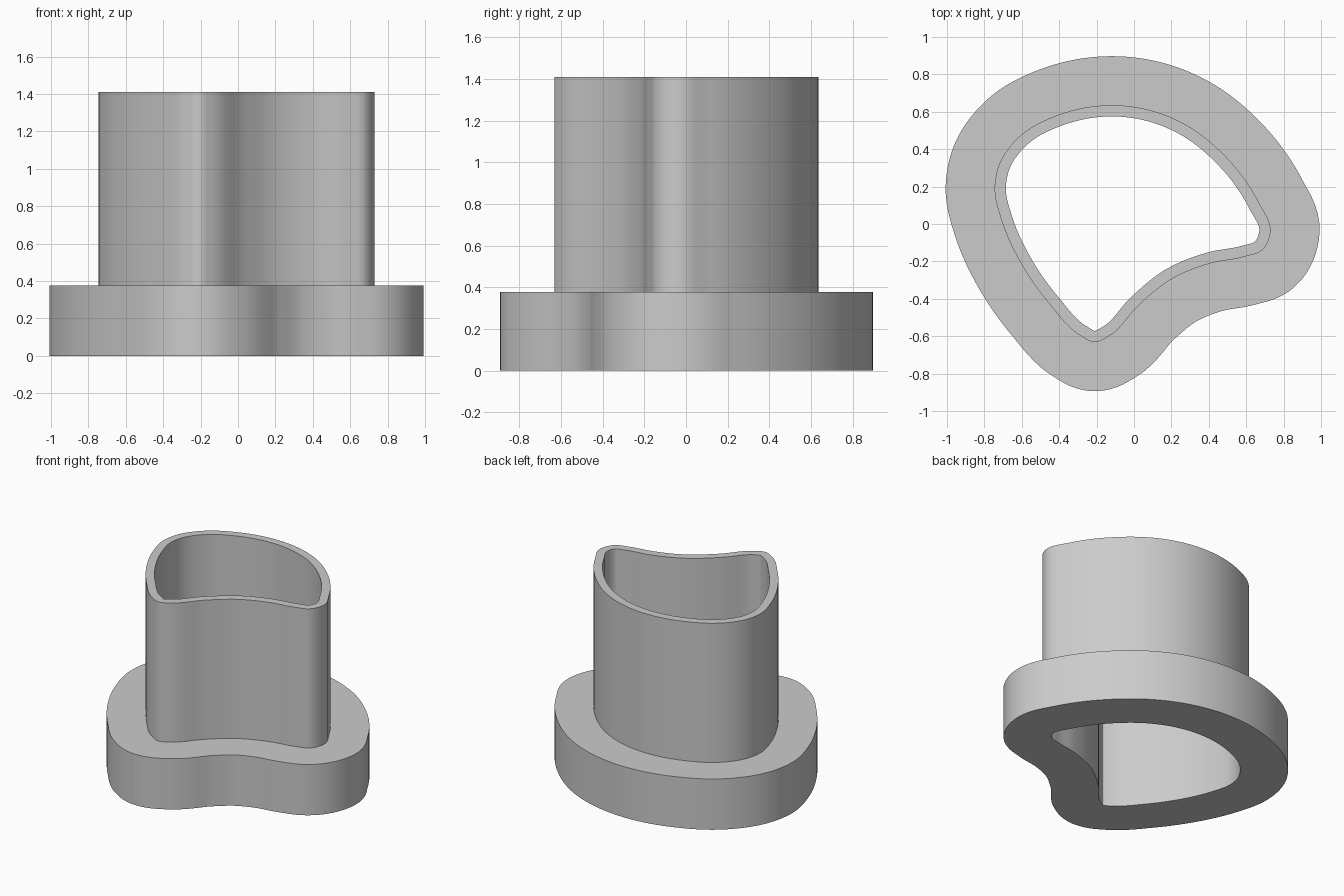
import bpy, bmesh
from mathutils import Vector
from mathutils.geometry import interpolate_bezier

if "Cube" in bpy.data.objects:
    bpy.data.objects.remove(bpy.data.objects["Cube"])

# Outer outline of the upright wall, clockwise from the left side
OUTLINE = [Vector(p) for p in (
    (-.745, .2), (-.72, .32), (-.61, .47), (-.4, .585), (-.13, .635),
    (.06, .615), (.26, .54), (.5, .35), (.67, .11), (.73, -.04),
    (.685, -.14), (.59, -.175), (.41, -.21), (.2, -.295), (.03, -.43),
    (-.135, -.6), (-.21, -.632), (-.285, -.598), (-.45, -.43), (-.61, -.2),
    (-.705, .01))]
STEPS = 8
WALL = 0.06
RIM = 0.262
BASE_HEIGHT = 0.377
HEIGHT = 1.41


def smooth_outline(points):
    """Closed smooth curve through the points."""
    n = len(points)
    tangents = []
    for i in range(n):
        before = points[i] - points[i - 1]
        after = points[(i + 1) % n] - points[i]
        blend = before / before.length_squared + after / after.length_squared
        tangents.append(blend.normalized())
    curve = []
    for i in range(n):
        j = (i + 1) % n
        a, b = points[i], points[j]
        reach = (b - a).length / 3
        curve += interpolate_bezier(a, a + tangents[i] * reach,
                                    b - tangents[j] * reach, b, STEPS + 1)[:-1]
    return [Vector((p[0], p[1])) for p in curve]


def outward_normals(curve):
    """Evened-out normals, so that parallel outlines stay smooth."""
    n = len(curve)
    normals = []
    for i in range(n):
        t = (curve[(i + 1) % n] - curve[i - 1]).normalized()
        normals.append(Vector((-t.y, t.x)))
    for _ in range(6):
        normals = [(normals[i - 1] + 2 * normals[i] + normals[(i + 1) % n]).normalized()
                   for i in range(n)]
    return normals


def sweep(name, curve, normals, section, material):
    """Sweep a closed (offset, height) section around the outline."""
    bm = bmesh.new()
    loops = [[bm.verts.new((*(p + d * offset), z)) for p, d in zip(curve, normals)]
             for offset, z in section]
    n = len(curve)
    for k, upper in enumerate(loops):
        lower = loops[k - 1]
        for i in range(n):
            j = (i + 1) % n
            bm.faces.new((lower[i], lower[j], upper[j], upper[i]))
    bmesh.ops.recalc_face_normals(bm, faces=bm.faces)
    mesh = bpy.data.meshes.new(name)
    bm.to_mesh(mesh)
    bm.free()
    mesh.materials.append(material)
    obj = bpy.data.objects.new(name, mesh)
    bpy.context.collection.objects.link(obj)
    bpy.ops.object.select_all(action="DESELECT")
    obj.select_set(True)
    bpy.context.view_layer.objects.active = obj
    bpy.ops.object.shade_smooth_by_angle(angle=0.5)
    return obj


# Plain grey plastic
grey = bpy.data.materials.new("grey_plastic")
grey.use_nodes = True
colour = (0.6, 0.6, 0.6, 1)
grey.diffuse_color = colour
grey.node_tree.nodes["Principled BSDF"].inputs["Base Color"].default_value = colour

# Thin upright wall standing on a wide flange, open all the way through
outline = smooth_outline(OUTLINE)
section = [(-WALL, 0), (-WALL, HEIGHT), (0, HEIGHT),
           (0, BASE_HEIGHT), (RIM, BASE_HEIGHT), (RIM, 0)]
sweep("flanged_wall", outline, outward_normals(outline), section, grey)
